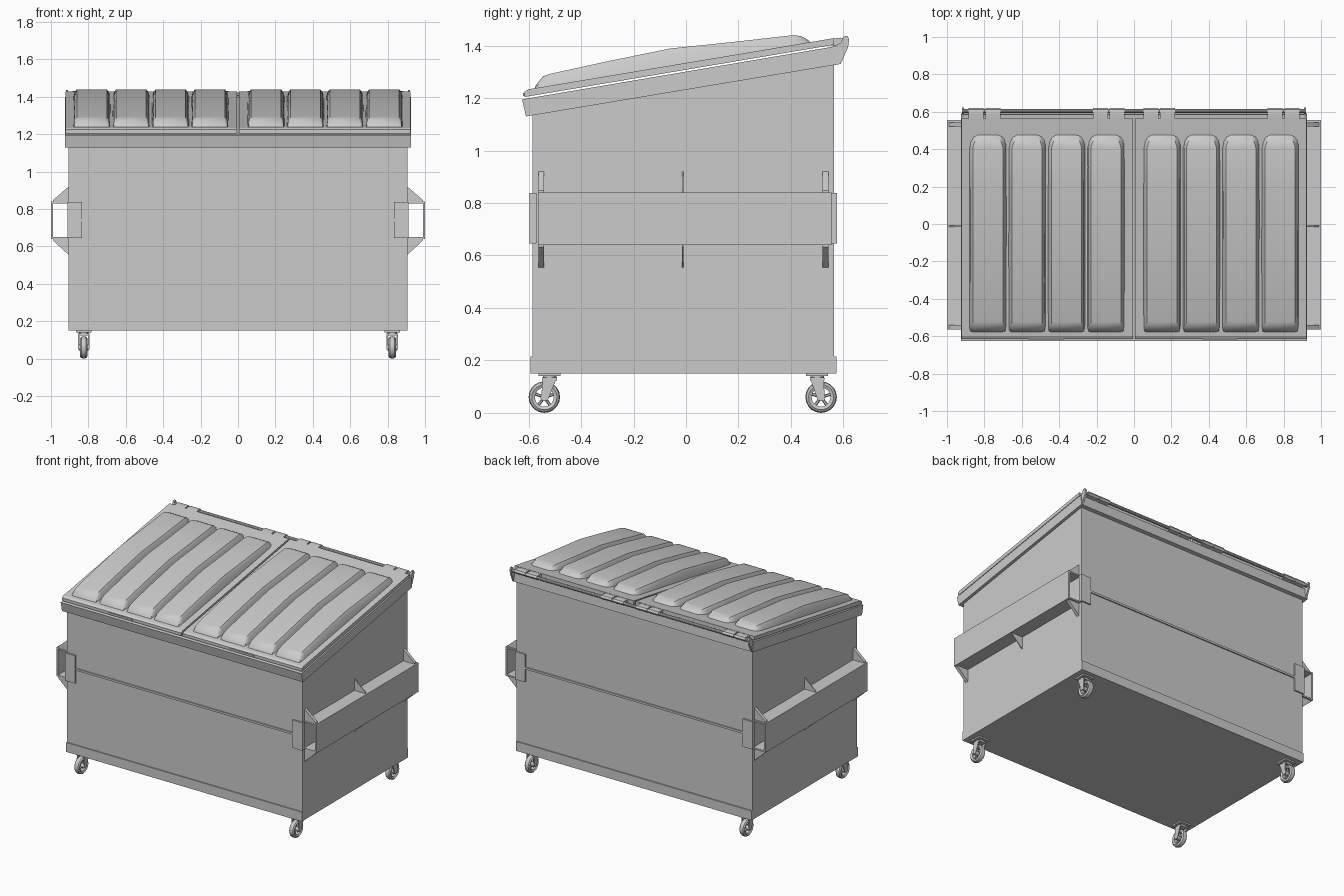
import bpy, bmesh, math
from mathutils import Matrix, Vector

if "Cube" in bpy.data.objects:
    bpy.data.objects.remove(bpy.data.objects["Cube"], do_unlink=True)

# One painted-steel grey for everything
grey = bpy.data.materials.new("light grey")
grey.use_nodes = True
COL = (0.6, 0.6, 0.6, 1)
grey.diffuse_color = COL
grey.node_tree.nodes["Principled BSDF"].inputs["Base Color"].default_value = COL


def finish(name, bm, smooth=False):
    bmesh.ops.recalc_face_normals(bm, faces=bm.faces)
    mesh = bpy.data.meshes.new(name)
    bm.to_mesh(mesh)
    bm.free()
    mesh.materials.append(grey)
    ob = bpy.data.objects.new(name, mesh)
    bpy.context.collection.objects.link(ob)
    if smooth:
        bpy.ops.object.select_all(action='DESELECT')
        ob.select_set(True)
        bpy.context.view_layer.objects.active = ob
        bpy.ops.object.shade_smooth_by_angle(angle=math.radians(35))
    return ob


def loft(name, rings, closed=False, smooth=False):
    """Skin matching rings of points; cap the ends, or join last to first."""
    bm = bmesh.new()
    vs = [[bm.verts.new(p) for p in r] for r in rings]
    n = len(vs[0])
    pairs = list(zip(vs, vs[1:])) + ([(vs[-1], vs[0])] if closed else [])
    for a, b in pairs:
        for i in range(n):
            j = (i + 1) % n
            bm.faces.new((a[i], a[j], b[j], b[i]))
    if not closed:
        bm.faces.new(vs[0])
        bm.faces.new(vs[-1])
    return finish(name, bm, smooth)


def side_profile(name, pts, x0, x1):
    return loft(name, [[(x, y, z) for y, z in pts] for x in (x0, x1)])


def box(name, x, y, z):
    return side_profile(name, [(y[0], z[0]), (y[1], z[0]), (y[1], z[1]), (y[0], z[1])], *x)


def rod(name, a, b, r, sides=10):
    a, b = Vector(a), Vector(b)
    bm = bmesh.new()
    rot = (b - a).to_track_quat('Z', 'Y').to_matrix().to_4x4()
    bmesh.ops.create_cone(bm, cap_ends=True, segments=sides, radius1=r, radius2=r,
                          depth=(b - a).length, matrix=Matrix.Translation((a + b) / 2) @ rot)
    return finish(name, bm, True)


def lid_z(y):
    """Height of the sloping rim top."""
    return 1.303 + 0.169 * y


# Body with sloping top, and the overhanging rim
side_profile("body", [(-.585, .15), (.565, .15), (.565, 1.36), (-.585, 1.17)], -.905, .905)
side_profile("rim", [(-.61, 1.13), (.59, 1.33), (.585, 1.4), (-.625, 1.195)], -.925, .925)

# Base bands and middle beads on the front and back
for name, y, s in (("front", -.585, -1), ("back", .565, 1)):
    ys = sorted((y - .01 * s, y + .008 * s))
    box(name + "_base_band", (-.905, .905), ys, (.15, .215))
    box(name + "_bead", (-.835, .835), ys, (.734, .748))

# Lids, each with four raised ribs and a front grip
RIB = [(-.583, 1.215), (-.572, 1.25), (-.545, 1.283), (-.52, 1.292), (-.3, 1.34), (-.06, 1.389),
       (.2, 1.416), (.41, 1.44), (.438, 1.436), (.46, 1.425), (.485, 1.405)]
for side, s in (("left", 1), ("right", -1)):
    side_profile(side + "_lid", [(-.615, lid_z(-.615) + .005), (.565, lid_z(.565) + .005),
                                 (.565, lid_z(.565) + .03), (-.6, lid_z(-.6) + .032),
                                 (-.615, lid_z(-.615) + .025)], s * .006, s * .922)
    for k in range(4):
        cx = s * (.15 + .2105 * k)
        rings = []
        for i, (y, z) in enumerate(RIB):
            base = lid_z(y) + .01
            z = max(z, base + .005)
            wide = .102
            top = .088 if i < 8 else .088 - .009 * (i - 7)
            rings.append([(cx - wide, y, base), (cx - top - .004, y, z - (z - base) * .25),
                          (cx - top + .008, y, z), (cx + top - .008, y, z),
                          (cx + top + .004, y, z - (z - base) * .25), (cx + wide, y, base)])
        loft(f"{side}_lid_rib_{k + 1}", rings, smooth=True)
    gx = .46 if s > 0 else -.47
    box(side + "_lid_grip", (gx - .092, gx + .092), (-.621, -.6), (1.207, 1.22))

    # Hinge straps that wrap the rear bar
    for k, hx in enumerate((.09, .18, .755, .845)):
        hx = s * hx
        side_profile(f"{side}_hinge_{k + 1}", [(.55, 1.4), (.59, 1.398), (.612, 1.402), (.62, 1.415),
                                               (.612, 1.428), (.59, 1.43), (.55, 1.425)],
                     hx - .04, hx + .04)
    # Hooked bracket holding the bar end
    side_profile(side + "_bar_bracket", [(.57, 1.335), (.592, 1.335), (.618, 1.395), (.622, 1.425),
                                         (.615, 1.437), (.6, 1.435), (.59, 1.41), (.57, 1.4)],
                 s * .908, s * .92)
rod("hinge_bar", (-.92, .604, 1.413), (.92, .604, 1.413), .011)

# Fork pockets on both sides: open-ended channels with gussets and corner plates
for side, s in (("left", 1), ("right", -1)):
    ends = (-.565, .555)
    box(side + "_pocket_outer", (s * .988, s * 1.0), ends, (.64, .84))
    box(side + "_pocket_top", (s * .9, s * .99), ends, (.83, .84))
    box(side + "_pocket_bottom", (s * .9, s * .99), ends, (.64, .65))
    for k, (y, t) in enumerate(((-.552, .011), (-.012, .003), (.532, .011))):
        for where, z0, z1 in (("upper", .84, .925), ("lower", .64, .55)):
            tri = [(s * .9, z0), (s * .99, z0), (s * .99, z0 + (z1 - z0) * .08), (s * .9, z1)]
            loft(f"{side}_{where}_gusset_{k + 1}",
                 [[(x, yy, z) for x, z in tri] for yy in (y - t, y + t)])
    for where, ys in (("front", (-.597, -.57)), ("back", (.55, .575))):
        box(f"{side}_{where}_corner_plate", (s * .835, s * .912), ys, (.645, .838))


# Casters: tyre, spokes, hub, slanted fork and mounting plate
def caster(label, x, y, lean):
    cz, py = .06, y - lean
    section = [(.036, -.014), (.048, -.02), (.057, -.013), (.06, 0),
               (.057, .013), (.048, .02), (.036, .014)]
    rings = []
    for i in range(20):
        a = math.tau * i / 20
        rings.append([(x + w, y + r * math.cos(a), cz + r * math.sin(a)) for r, w in section])
    loft(label + "_tyre", rings, closed=True, smooth=True)
    for i in range(5):
        a = math.tau * i / 5 + .3
        rod(f"{label}_spoke_{i + 1}", (x, y, cz),
            (x, y + .04 * math.cos(a), cz + .04 * math.sin(a)), .006, 6)
    rod(label + "_hub", (x - .026, y, cz), (x + .026, y, cz), .015, 12)
    for side, s in (("left", 1), ("right", -1)):
        side_profile(f"{label}_fork_{side}", [(y - .013, cz - .012), (y + .013, cz - .012),
                                              (py + .026, .13), (py - .026, .13)],
                     x + s * .023, x + s * .03)
    box(label + "_fork_crown", (x - .03, x + .03), (py - .028, py + .028), (.124, .134))
    rod(label + "_swivel", (x, py, .13), (x, py, .145), .026, 14)
    box(label + "_plate", (x - .042, x + .042), (py - .042, py + .042), (.14, .151))


for side, s in (("left", 1), ("right", -1)):
    caster("front_" + side + "_caster", s * .825, -.54, -.02)
    caster("rear_" + side + "_caster", s * .825, .515, .015)
